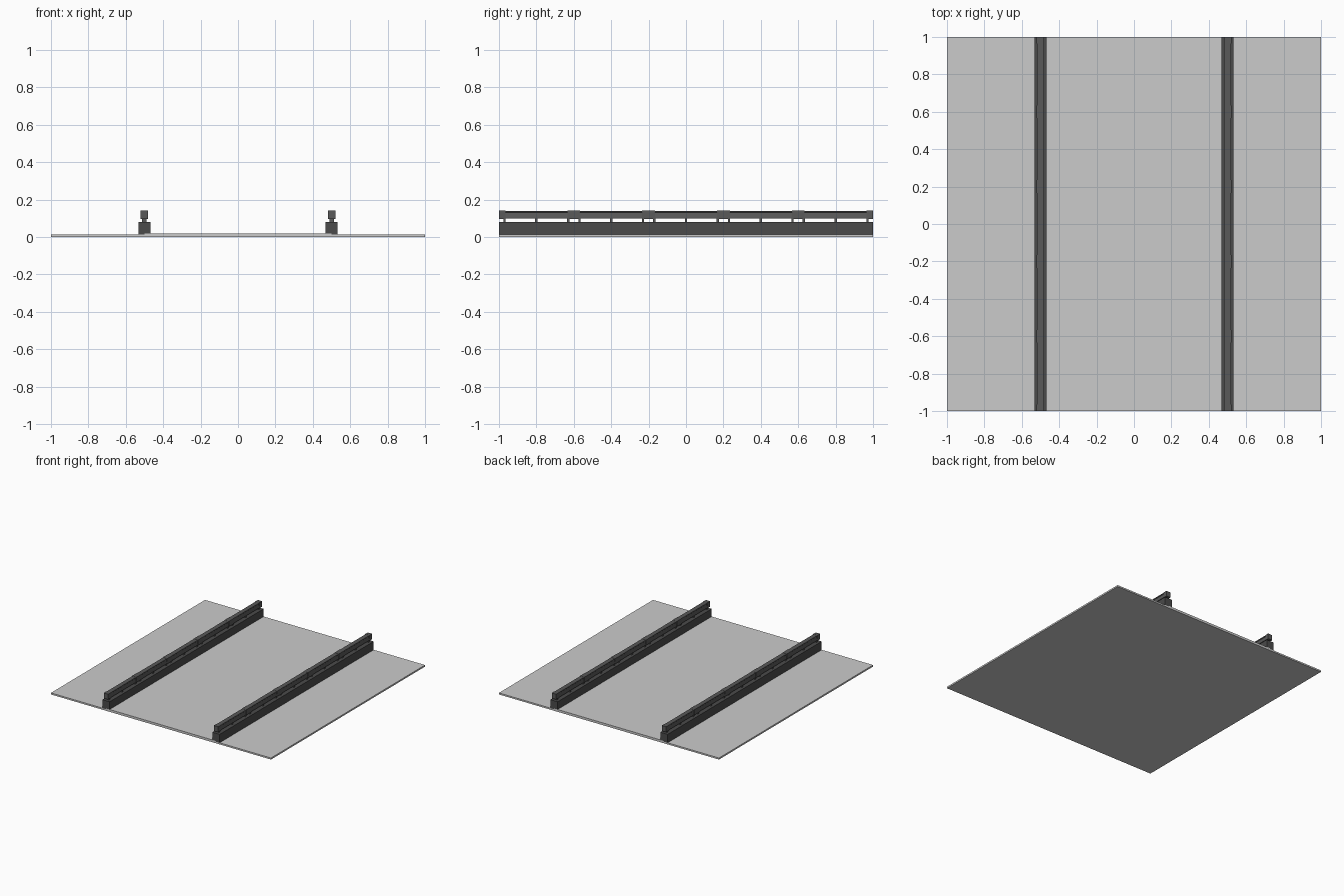
import bpy

if "Cube" in bpy.data.objects:
    bpy.data.objects.remove(bpy.data.objects["Cube"])

def material(name, v):
    m = bpy.data.materials.new(name)
    m.diffuse_color = (v, v, v, 1)
    m.use_nodes = True
    m.node_tree.nodes["Principled BSDF"].inputs["Base Color"].default_value = m.diffuse_color
    return m

concrete = material("dark_concrete", 0.07)
metal = material("dark_metal", 0.10)

def prism(name, profile, y0, y1, mat=None):
    """Extrude an x/z profile (counter-clockwise from the front) along y."""
    n = len(profile)
    verts = [(x, y, z) for y in (y0, y1) for x, z in profile]
    faces = [tuple(range(n)), tuple(range(2 * n - 1, n - 1, -1))]
    faces += [(i, i + n, (i + 1) % n + n, (i + 1) % n) for i in range(n)]
    me = bpy.data.meshes.new(name)
    me.from_pydata(verts, [], faces)
    ob = bpy.data.objects.new(name, me)
    bpy.context.collection.objects.link(ob)
    if mat:
        me.materials.append(mat)
    return ob

def box(name, x, hw, y0, y1, z0, z1, mat=None):
    return prism(name, [(x - hw, z0), (x + hw, z0), (x + hw, z1), (x - hw, z1)], y0, y1, mat)

# road deck: centre lane slightly higher than the two shoulders
prism("road_deck", [(-1, 0), (1, 0), (1, 0.013), (0.5, 0.013), (0.5, 0.019),
                    (-0.5, 0.019), (-0.5, 0.013), (-1, 0.013)], -1, 1)

for side, x in (("left", -0.5), ("right", 0.5)):
    # kerb under the railing
    box(side + "_kerb", x, 0.033, -1, 1, 0.01, 0.082, concrete)
    for i in range(5):
        y = -0.8 + 0.4 * i
        tag = f"{side}_{i + 1}"
        # rail panel with tapered flanks and a flat cap
        half = [(0.018, 0.099), (0.018, 0.105), (0.014, 0.131), (0.018, 0.135), (0.018, 0.14)]
        prof = [(x + a, z) for a, z in half] + [(x - a, z) for a, z in reversed(half)]
        prism("rail_panel_" + tag, prof, y - 0.17, y + 0.17, metal)
        # solid end blocks where panels meet
        for s, e in ((-1, "front"), (1, "back")):
            lo, hi = sorted((y + s * 0.166, y + s * 0.2))
            box(f"rail_end_{e}_{tag}", x, 0.02, lo, hi, 0.097, 0.141, metal)
        # short posts
        for j, d in enumerate((-0.17, 0, 0.17)):
            box(f"rail_post_{tag}_{j + 1}", x, 0.012, y + d - 0.006, y + d + 0.006, 0.08, 0.105, metal)
